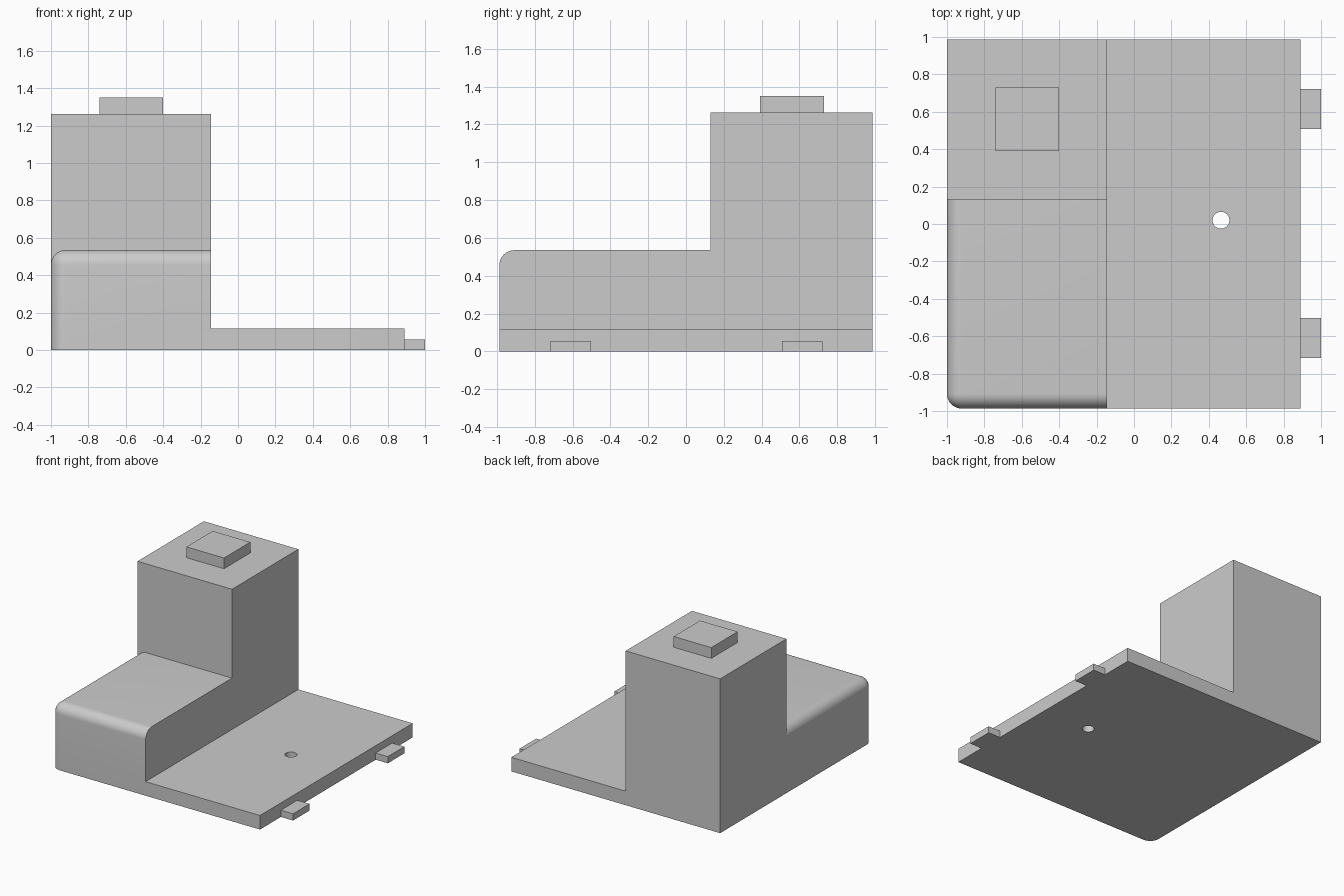
import bpy
import bmesh
import math
from mathutils import Vector

default = bpy.data.objects.get("Cube")
if default:
    bpy.data.objects.remove(default, do_unlink=True)

# One plain grey for the whole model
grey = bpy.data.materials.new("plain grey")
grey.use_nodes = True
grey.diffuse_color = (0.6, 0.6, 0.6, 1)
grey.node_tree.nodes["Principled BSDF"].inputs["Base Color"].default_value = (0.6, 0.6, 0.6, 1)


def finish(name, bm):
    mesh = bpy.data.meshes.new(name)
    bm.to_mesh(mesh)
    bm.free()
    mesh.materials.append(grey)
    obj = bpy.data.objects.new(name, mesh)
    bpy.context.collection.objects.link(obj)
    return obj


def box(name, low, high, round_corner=0):
    """Box between two corners; optionally rounds the edges at its left front top corner."""
    low, high = Vector(low), Vector(high)
    bm = bmesh.new()
    bmesh.ops.create_cube(bm, size=1)
    for v in bm.verts:
        v.co = (low + high) / 2 + v.co * (high - low)
    if round_corner:
        corner = min(bm.verts, key=lambda v: v.co.x + v.co.y - v.co.z)
        bmesh.ops.bevel(bm, geom=list(corner.link_edges), offset=round_corner,
                        segments=10, profile=0.5, affect='EDGES')
    return finish(name, bm)


def combine(target, other, operation):
    """Apply a boolean and remove the helper object."""
    other.hide_render = True
    mod = target.modifiers.new(operation, 'BOOLEAN')
    mod.operation, mod.solver, mod.object = operation, 'EXACT', other
    bpy.ops.object.select_all(action='DESELECT')
    bpy.context.view_layer.objects.active = target
    target.select_set(True)
    bpy.ops.object.modifier_apply(modifier=mod.name)
    bpy.data.objects.remove(other, do_unlink=True)


LEFT, RIGHT, DEPTH = -1.0, 0.89, 0.987
STEP_X, STEP_Y = -0.145, 0.13
PLATE_Z, BLOCK_Z, TOWER_Z = 0.115, 0.535, 1.262

# Body: rounded low block, tower behind it and flat plate beside them
body = box("body", (LEFT, -DEPTH, 0), (STEP_X, 0.5, BLOCK_Z), round_corner=0.08)
combine(body, box("tower", (LEFT, STEP_Y, 0), (STEP_X, DEPTH, TOWER_Z)), 'UNION')
combine(body, box("plate", (-0.5, -DEPTH, 0), (RIGHT, DEPTH, PLATE_Z)), 'UNION')

# Round hole through the plate
bm = bmesh.new()
bmesh.ops.create_cone(bm, cap_ends=True, segments=32, radius1=0.045, radius2=0.045, depth=0.5)
bmesh.ops.translate(bm, verts=bm.verts, vec=(0.465, 0.02, 0.05))
combine(body, finish("hole_cutter", bm), 'DIFFERENCE')

# Merge coplanar faces and smooth the rounded edges
bm = bmesh.new()
bm.from_mesh(body.data)
bmesh.ops.remove_doubles(bm, verts=bm.verts, dist=0.0001)
bmesh.ops.dissolve_limit(bm, angle_limit=math.radians(0.5), verts=bm.verts, edges=bm.edges)
bm.to_mesh(body.data)
bm.free()
bpy.ops.object.select_all(action='DESELECT')
bpy.context.view_layer.objects.active = body
body.select_set(True)
bpy.ops.object.shade_smooth_by_angle(angle=math.radians(30))

# Square button on the tower
box("top_button", (-0.74, 0.39, TOWER_Z), (-0.4, 0.73, 1.35))

# Pair of tabs on the plate edge
for name, y in (("front_tab", -0.61), ("back_tab", 0.615)):
    box(name, (RIGHT, y - 0.107, 0), (1, y + 0.107, 0.055))
